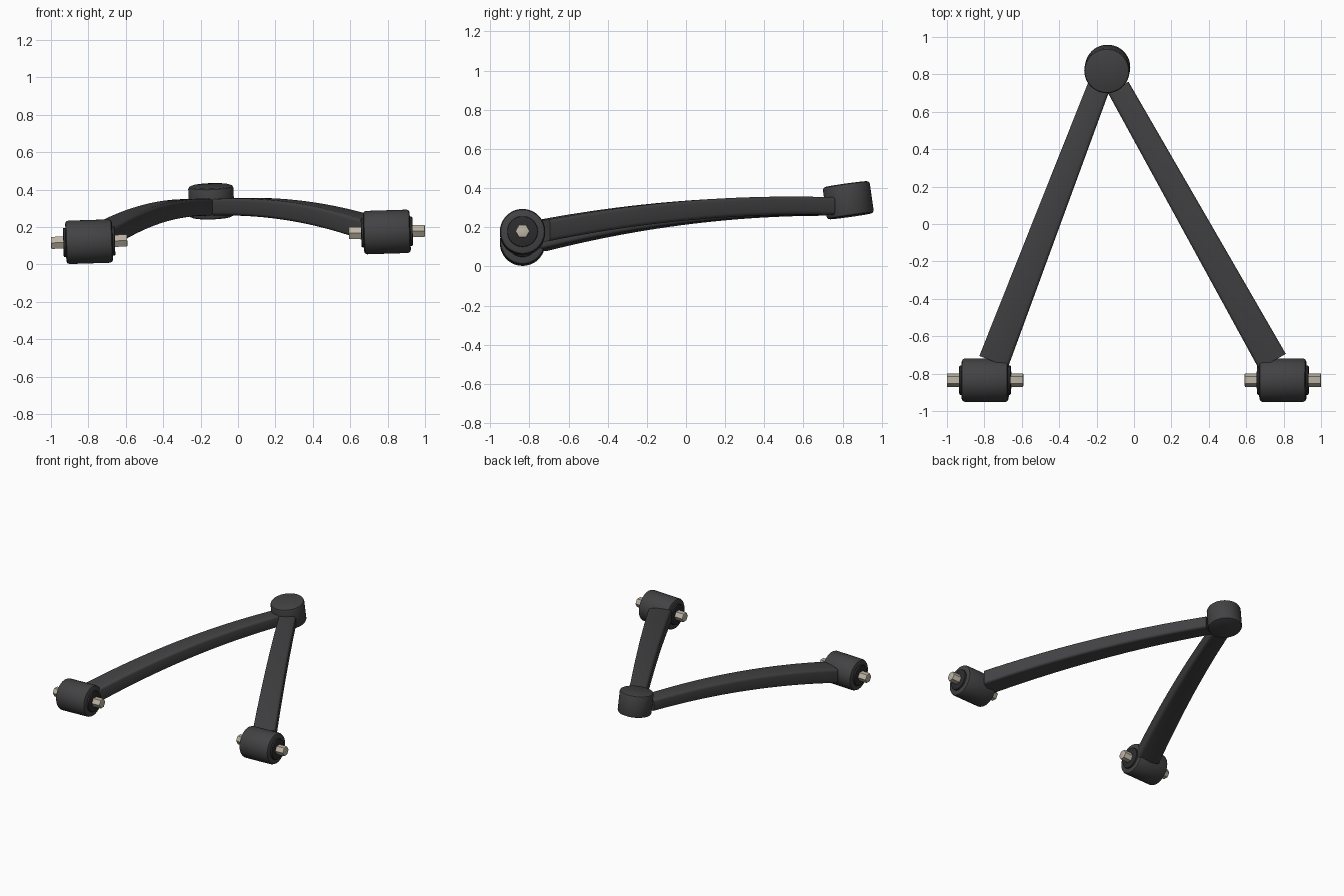
import bpy, bmesh, math
from mathutils import Vector, Matrix

if "Cube" in bpy.data.objects:
    bpy.data.objects.remove(bpy.data.objects["Cube"])

ROLL = math.radians(1.8)      # whole part leans slightly, left side low


def material(name, rgb):
    m = bpy.data.materials.new(name)
    m.diffuse_color = (*rgb, 1)
    m.use_nodes = True
    m.node_tree.nodes["Principled BSDF"].inputs["Base Color"].default_value = m.diffuse_color
    return m


STEEL = material("dark_steel", (0.055, 0.055, 0.058))
RUBBER = material("black_rubber", (0.025, 0.025, 0.027))
METAL = material("bare_metal", (0.50, 0.45, 0.37))


def finish(name, bm, mat, angle=30):
    bmesh.ops.recalc_face_normals(bm, faces=bm.faces[:])
    me = bpy.data.meshes.new(name)
    bm.to_mesh(me)
    bm.free()
    me.materials.append(mat)
    ob = bpy.data.objects.new(name, me)
    bpy.context.collection.objects.link(ob)
    bpy.ops.object.select_all(action='DESELECT')
    ob.select_set(True)
    bpy.context.view_layer.objects.active = ob
    bpy.ops.object.shade_smooth_by_angle(angle=math.radians(angle))
    return ob


def skin(bm, rings):
    """Join closed rings of points with quads and cap both ends."""
    rings = [[bm.verts.new(p) for p in r] for r in rings]
    n = len(rings[0])
    for a, b in zip(rings, rings[1:]):
        for i in range(n):
            j = (i + 1) % n
            bm.faces.new((a[i], a[j], b[j], b[i]))
    bm.faces.new(rings[0])
    bm.faces.new(rings[-1])


def barrel(name, half, r, chamfer, centre, rot, mat, sides=48):
    """Cylinder along local z with stepped rounded rims."""
    c = chamfer
    profile = [(-half, r - c), (-half + c * .3, r - c * .3), (-half + c, r)]
    profile += [(-z, q) for z, q in reversed(profile)]
    xf = Matrix.Translation(centre) @ rot
    ang = [2 * math.pi * i / sides for i in range(sides)]
    bm = bmesh.new()
    skin(bm, [[xf @ Vector((q * math.cos(a), q * math.sin(a), z)) for a in ang]
              for z, q in profile])
    return finish(name, bm, mat)


def arm(name, start, end, z_mid, size0, size1):
    """Arched, tapering bar with a rounded rectangular section."""
    a, b = Vector(start), Vector(end)
    d = Vector((b.x - a.x, b.y - a.y, 0)).normalized()
    side = Vector((d.y, -d.x, 0))
    side.z = side.x * math.tan(ROLL)
    rings = []
    steps = 24
    for k in range(steps + 1):
        t = k / steps
        p = a.lerp(b, t)
        p.z = (2 * (t - .5) * (t - 1) * a.z + 4 * t * (1 - t) * z_mid
               + 2 * t * (t - .5) * b.z)
        w = (size0[0] + (size1[0] - size0[0]) * t) / 2
        h = (size0[1] + (size1[1] - size0[1]) * t) / 2
        r = .018
        ring = []
        for q, (sx, sz) in enumerate(((1, 1), (-1, 1), (-1, -1), (1, -1))):
            for i in range(4):
                ang = math.radians(q * 90 + i * 30)
                u = sx * (w - r) + r * math.cos(ang)
                v = sz * (h - r) + r * math.sin(ang)
                ring.append(p + side * u + Vector((0, 0, v)))
        rings.append(ring)
    bm = bmesh.new()
    skin(bm, rings)
    return finish(name, bm, STEEL, 35)


# bushings: steel shell, rubber core, hexagonal pin
AXIS = Matrix.Rotation(-ROLL, 4, 'Y') @ Matrix.Rotation(math.pi / 2, 4, 'Y')
AXIS = AXIS @ Matrix.Rotation(math.pi / 2, 4, 'Z')
for label, x, z in (("left", -.796, .122), ("right", .796, .174)):
    c = Vector((x, -.835, z))
    barrel(label + "_bushing_shell", .125, .116, .016, c, AXIS, STEEL)
    barrel(label + "_bushing_core", .138, .078, .005, c, AXIS, RUBBER)
    barrel(label + "_bushing_pin", .204, .037, .005, c, AXIS, METAL, 6)

# ball joint housing at the tip
tip = Matrix.Rotation(-ROLL, 4, 'Y') @ Matrix.Rotation(math.radians(8), 4, 'X')
barrel("ball_joint_housing", .083, .121, .014, Vector((-.143, .829, .338)),
       tip, STEEL)

# two arched arms
arm("left_arm", (-.75, -.735, .135), (-.19, .73, .305), .267,
    (.165, .11), (.122, .09))
arm("right_arm", (.74, -.735, .182), (-.084, .73, .307), .285,
    (.165, .11), (.125, .09))
